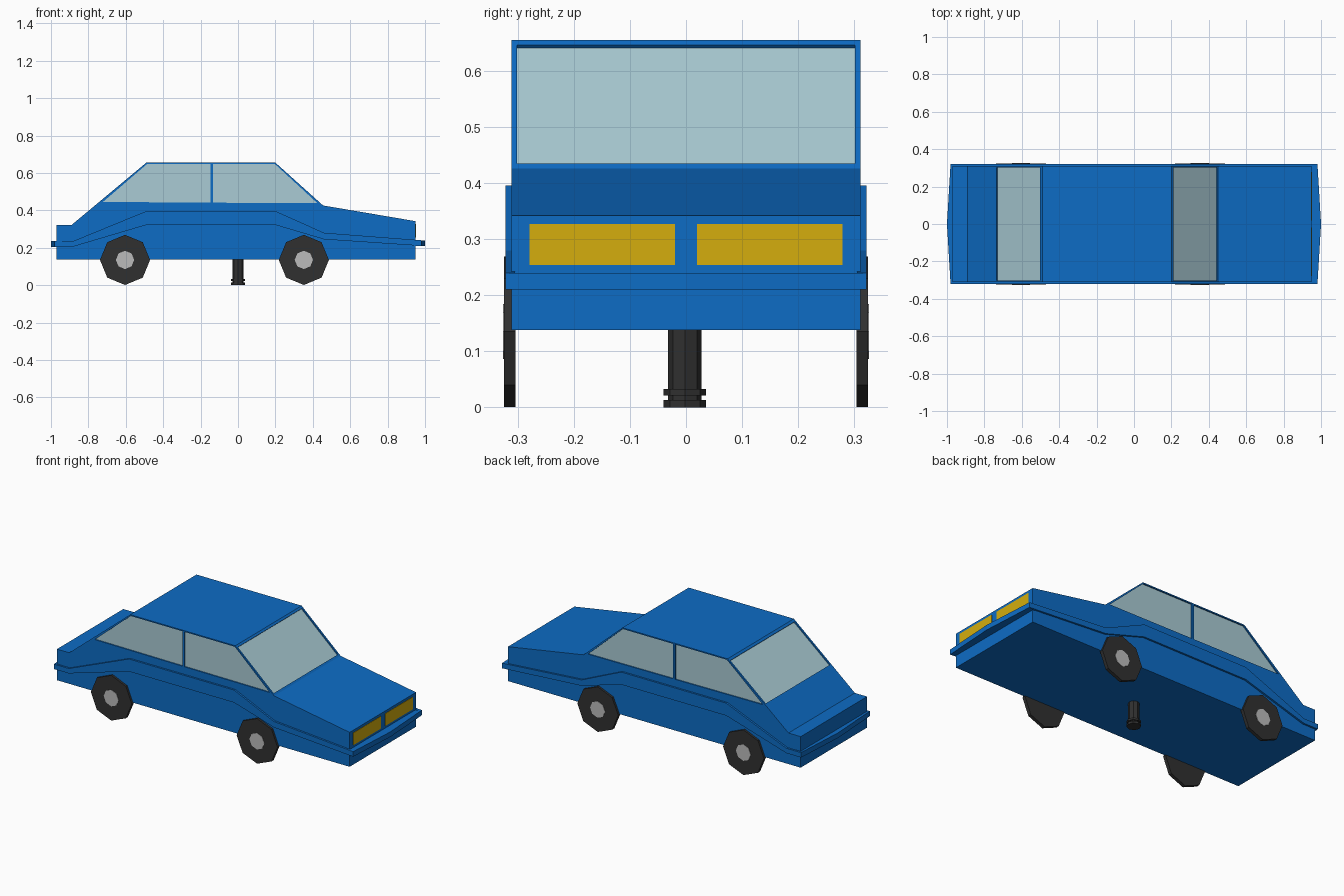
import bpy, math
from mathutils import Vector

if "Cube" in bpy.data.objects:
    bpy.data.objects.remove(bpy.data.objects["Cube"])


def material(name, rgb):
    m = bpy.data.materials.new(name)
    m.diffuse_color = (*rgb, 1)
    m.use_nodes = True
    m.node_tree.nodes["Principled BSDF"].inputs["Base Color"].default_value = m.diffuse_color
    return m


BLUE = material("blue_paint", (0.004, 0.15, 0.56))
GLASS = material("window_glass", (0.40, 0.60, 0.66))
YELLOW = material("lamp_yellow", (0.66, 0.42, 0.004))
BLACK = material("rubber_black", (0.03, 0.03, 0.03))
SILVER = material("hub_silver", (0.5, 0.5, 0.5))


def prism(name, ring, offset, mat):
    """Closed solid made by sweeping a 3D polygon along an offset."""
    ring = [Vector(p) for p in ring]
    n = len(ring)
    # Orient the ring so that every face points outwards
    normal = sum((ring[i].cross(ring[(i + 1) % n]) for i in range(n)), Vector())
    if normal.dot(Vector(offset)) < 0:
        ring.reverse()
    verts = ring + [p + Vector(offset) for p in ring]
    faces = [list(range(n))[::-1], list(range(n, 2 * n))]
    faces += [[i, (i + 1) % n, n + (i + 1) % n, n + i] for i in range(n)]
    me = bpy.data.meshes.new(name)
    me.from_pydata([tuple(v) for v in verts], [], faces)
    me.materials.append(mat)
    ob = bpy.data.objects.new(name, me)
    bpy.context.collection.objects.link(ob)
    return ob


def xz(points, y):
    return [(x, y, z) for x, z in points]


def octagon(cx, cz, r):
    return [(cx + r * math.cos(k * math.pi / 4), cz + r * math.sin(k * math.pi / 4))
            for k in range(8)]


# Body shell, a side profile swept across the car
profile = [(-0.97, 0.138), (0.95, 0.138), (0.95, 0.342), (0.455, 0.426),
           (0.2, 0.655), (-0.49, 0.655), (-0.89, 0.322), (-0.97, 0.322)]
body = prism("car_body", xz(profile, -0.311), (0, 0.622, 0), BLUE)


def window(name, ring, outward):
    """Cut a shallow recess in the body and lay a pane in it."""
    out = Vector(outward).normalized()
    cutter = prism(name + "_cutter", [Vector(p) - out * 0.010 for p in ring], out * 0.03, BLUE)
    cutter.hide_render = True
    cutter.hide_set(True)
    mod = body.modifiers.new(name, "BOOLEAN")
    mod.object = cutter
    mod.operation = "DIFFERENCE"
    mod.solver = "EXACT"
    prism(name, [Vector(p) - out * 0.014 for p in ring], out * 0.007, GLASS)


# Side windows
front_pane = [(-0.134, 0.441), (0.425, 0.438), (0.197, 0.648), (-0.134, 0.648)]
rear_pane = [(-0.722, 0.445), (-0.147, 0.441), (-0.147, 0.648), (-0.486, 0.648)]
for side, s in (("right", -1), ("left", 1)):
    window(f"front_window_{side}", xz(front_pane, s * 0.311), (0, s, 0))
    window(f"rear_window_{side}", xz(rear_pane, s * 0.311), (0, s, 0))


# Windscreen and back window, lying on the sloping ends of the cabin
def sloped_window(name, low, high, t0, t1):
    a, b = Vector((low[0], 0, low[1])), Vector((high[0], 0, high[1]))
    p, q = a.lerp(b, t0), a.lerp(b, t1)
    w = Vector((0, 0.301, 0))
    d = b - a
    out = Vector((abs(d.z) * (1 if low[0] > high[0] else -1), 0, abs(d.x)))
    window(name, [p - w, p + w, q + w, q - w], out)


sloped_window("windscreen", (0.455, 0.426), (0.2, 0.655), 0.04, 0.96)
sloped_window("back_window", (-0.89, 0.322), (-0.49, 0.655), 0.39, 0.97)

# Raised side mouldings
band = [(-0.98, 0.205), (-0.885, 0.205), (-0.49, 0.322), (0.2, 0.322), (0.46, 0.245),
        (0.98, 0.21), (0.98, 0.24), (0.46, 0.28), (0.2, 0.396), (-0.49, 0.396),
        (-0.885, 0.234), (-0.98, 0.234)]
for side, s in (("right", -1), ("left", 1)):
    prism(f"side_moulding_{side}", xz(band, s * 0.305), (0, s * 0.017, 0), BLUE)

# Bumpers, slightly pointed in the middle
for end, s, z in (("front", 1, 0.21), ("rear", -1, 0.205)):
    plan = [(0.94, -0.318), (0.981, -0.318), (1.0, 0), (0.981, 0.318), (0.94, 0.318)]
    prism(f"{end}_bumper", [(s * x, y, z) for x, y in plan], (0, 0, 0.03), BLUE)

# Headlamps
for side, s in (("right", -1), ("left", 1)):
    ring = [(0.948, s * y, z) for y, z in
            ((0.02, 0.254), (0.279, 0.254), (0.279, 0.327), (0.02, 0.327))]
    prism(f"headlamp_{side}", ring, (0.004, 0, 0), YELLOW)

# Eight-sided wheels with hub discs
for end, x in (("front", 0.352), ("rear", -0.604)):
    for side, s in (("right", -1), ("left", 1)):
        prism(f"{end}_wheel_{side}", xz(octagon(x, 0.135, 0.134), s * 0.304),
              (0, s * 0.02, 0), BLACK)
        prism(f"{end}_hub_{side}", xz(octagon(x, 0.135, 0.049), s * 0.32),
              (0, s * 0.006, 0), SILVER)

# Support post under the floor, with two collars
for name, r, z0, h in (("post", 0.030, 0.0, 0.15), ("post_foot", 0.038, 0.0, 0.013),
                       ("post_collar", 0.038, 0.021, 0.012)):
    prism(name, [(x, y, z0) for x, y in octagon(0, -0.002, r)], (0, 0, h), BLACK)
